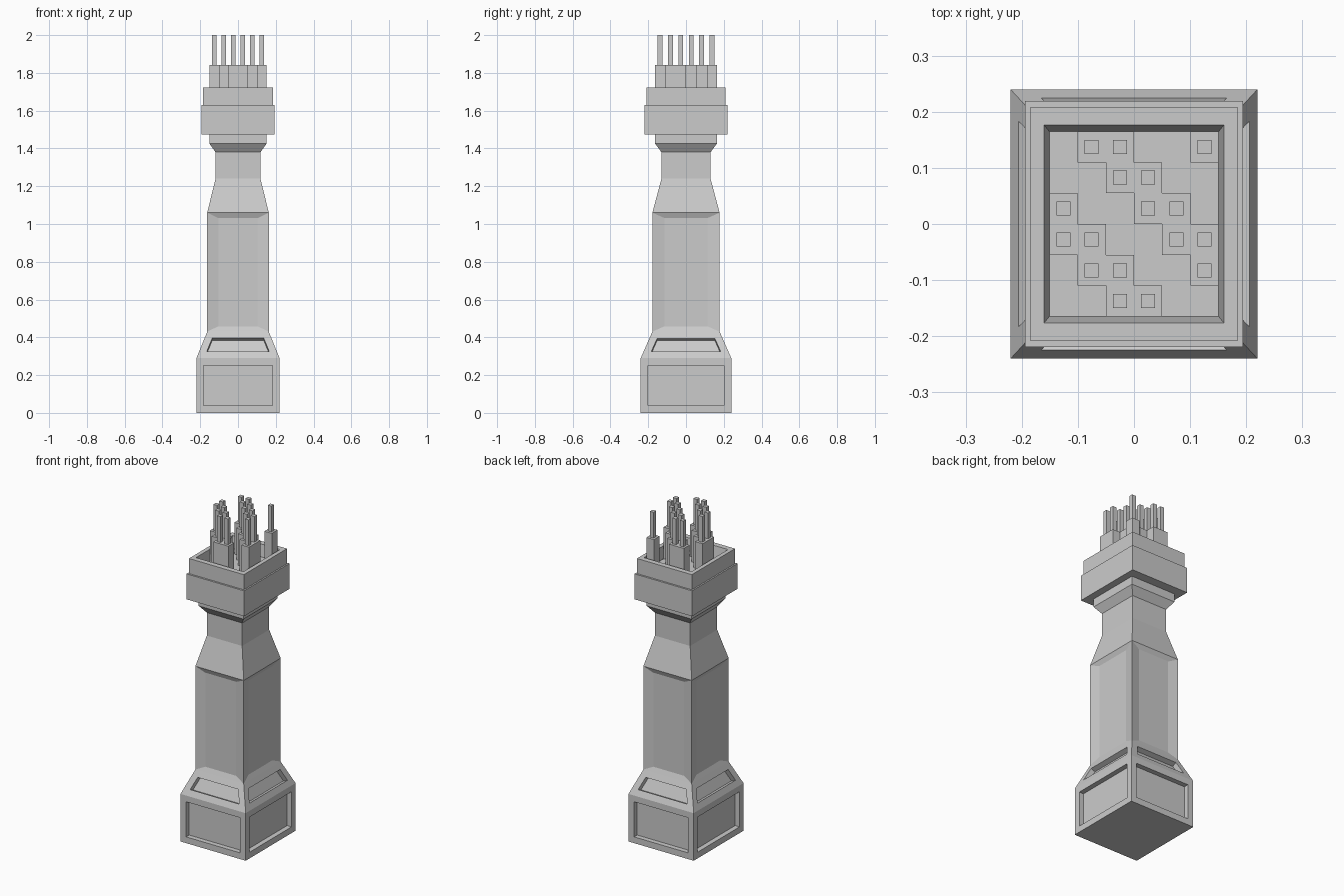
import bpy, bmesh
from mathutils import Vector

if "Cube" in bpy.data.objects:
    bpy.data.objects.remove(bpy.data.objects["Cube"])


def finish(bm, name):
    bmesh.ops.recalc_face_normals(bm, faces=bm.faces)
    mesh = bpy.data.meshes.new(name)
    bm.to_mesh(mesh)
    bm.free()
    obj = bpy.data.objects.new(name, mesh)
    bpy.context.collection.objects.link(obj)
    return obj


def loft(bm, profile):
    """Stack rectangular rings (half x, half y, z); return side faces per band."""
    rings = [[bm.verts.new((sx * hx, sy * hy, z))
              for sx, sy in ((-1, -1), (1, -1), (1, 1), (-1, 1))]
             for hx, hy, z in profile]
    bands = [[bm.faces.new((a[i], a[(i + 1) % 4], b[(i + 1) % 4], b[i])) for i in range(4)]
             for a, b in zip(rings, rings[1:])]
    bm.faces.new(rings[0][::-1])
    bm.normal_update()
    return bands


def push(bm, faces, depth, scale=(1, 1, 1)):
    """Extrude each face inwards by depth, scaling it about its centre."""
    for face in bmesh.ops.extrude_discrete_faces(bm, faces=faces)["faces"]:
        face.normal_update()
        centre, normal = face.calc_center_median(), face.normal.copy()
        for v in face.verts:
            v.co = centre + (v.co - centre) * Vector(scale) - normal * depth


# Column body: base, slope, shaft, taper, neck, flare, collar, hollow cap
bm = bmesh.new()
bands = loft(bm, [
    (0.22, 0.24, 0.0), (0.22, 0.24, 0.29), (0.163, 0.178, 0.43),
    (0.163, 0.178, 1.06), (0.119, 0.13, 1.24), (0.119, 0.13, 1.38),
    (0.151, 0.163, 1.425), (0.151, 0.163, 1.475), (0.194, 0.219, 1.475),
    (0.194, 0.219, 1.63), (0.185, 0.208, 1.63), (0.185, 0.208, 1.722),
    (0.16, 0.176, 1.722), (0.151, 0.165, 1.65)])

# Framed recessed panels on base and slope
panels = bands[0] + bands[1]
bmesh.ops.inset_individual(bm, faces=panels, thickness=0.038, use_even_offset=True)
push(bm, panels, 0.03)

# Shallow bevelled hollow on each shaft side
push(bm, bands[2], 0.012, (0.64, 0.64, 0.91))
finish(bm, "column_body")

# Clustered blocks rising from the cap floor, laid out on a 6 x 6 grid
LAYOUT = (".##..#", "..##..", "#..##.", "##..##", ".##..#", "..##..")
CX, CY, FLOOR, BLOCK_TOP, TOP = 0.0503, 0.055, 1.65, 1.843, 2.0
bm = bmesh.new()
grid = [[bm.verts.new(((c - 3) * CX, (3 - r) * CY, FLOOR)) for c in range(7)]
        for r in range(7)]
raised, centres = [], []
for r, row in enumerate(LAYOUT):
    for c, mark in enumerate(row):
        face = bm.faces.new((grid[r + 1][c], grid[r + 1][c + 1],
                             grid[r][c + 1], grid[r][c]))
        if mark == "#":
            raised.append(face)
            centres.append(((c - 2.5) * CX, (2.5 - r) * CY))
ext = bmesh.ops.extrude_face_region(bm, geom=raised)["geom"]
for v in ext:
    if isinstance(v, bmesh.types.BMVert):
        v.co.z = BLOCK_TOP
bmesh.ops.delete(bm, geom=[f for f in raised if f.is_valid], context="FACES_ONLY")
finish(bm, "block_clusters")

# One thin rod on every block
bm = bmesh.new()
for x, y in centres:
    verts = bmesh.ops.create_cube(bm, size=1)["verts"]
    bmesh.ops.scale(bm, verts=verts, vec=(0.025, 0.025, TOP - BLOCK_TOP))
    bmesh.ops.translate(bm, verts=verts, vec=(x, y, (TOP + BLOCK_TOP) / 2))
finish(bm, "rods")
